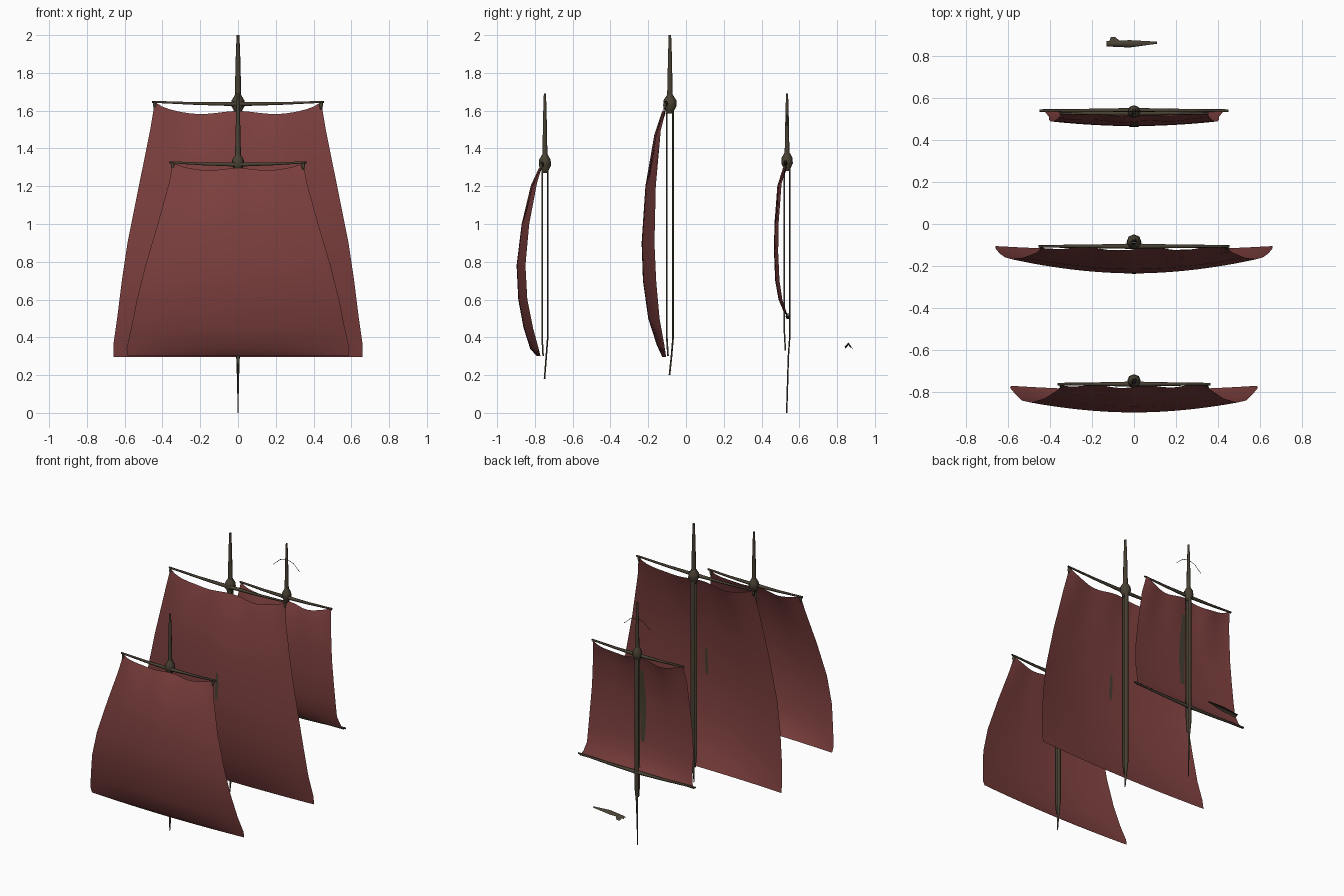
import bpy, math

cube = bpy.data.objects.get("Cube")
if cube:
    bpy.data.objects.remove(cube)


def material(name, colour):
    m = bpy.data.materials.new(name)
    m.use_nodes = True
    m.diffuse_color = colour
    m.node_tree.nodes["Principled BSDF"].inputs["Base Color"].default_value = colour
    return m


CLOTH = material("dark red cloth", (0.2, 0.05, 0.048, 1))
WOOD = material("dark brown wood", (0.065, 0.052, 0.033, 1))


def sheet(name, rows, mat, closed=False):
    """Skin a list of equally long point rows."""
    n = len(rows[0])
    verts = [p for row in rows for p in row]
    last = n if closed else n - 1
    faces = [(r * n + c, (r + 1) * n + c, (r + 1) * n + (c + 1) % n, r * n + (c + 1) % n)
             for r in range(len(rows) - 1) for c in range(last)]
    me = bpy.data.meshes.new(name)
    me.from_pydata(verts, [], faces)
    me.materials.append(mat)
    ob = bpy.data.objects.new(name, me)
    bpy.context.collection.objects.link(ob)
    for p in me.polygons:
        p.use_smooth = True
    return ob


# Sails: each row is height, half width, middle y, edge y
def sail(name, rows, lift, ripple):
    grid = []
    for i, (z, hw, ym, ye) in enumerate(rows):
        near_top = max(0, 1 - i / 2)
        line = []
        for k in range(25):
            u = k / 12 - 1
            y = ye + (ym - ye) * (1 - abs(u) ** 1.9)
            y += ripple * near_top * math.sin(u * 9)
            dz = lift * near_top * abs(u) ** 8 + ripple * near_top * math.cos(u * 7)
            line.append((u * hw, y, z + dz))
        grid.append(line)
    return sheet(name, grid, CLOTH)


fore = [(1.29, .345, -.775, -.765), (1.2, .365, -.82, -.79), (1.0, .425, -.87, -.83),
        (.78, .49, -.897, -.85), (.6, .535, -.888, -.84), (.45, .565, -.86, -.81),
        (.34, .59, -.825, -.78), (.3, .585, -.79, -.77)]
main = [(1.59, .44, -.12, -.11), (1.47, .465, -.165, -.135), (1.2, .525, -.215, -.16),
        (.9, .585, -.235, -.167), (.7, .615, -.228, -.158), (.5, .64, -.2, -.14),
        (.36, .66, -.155, -.115), (.295, .66, -.125, -.105)]
mizzen = [(1.29, .345, .52, .53), (1.2, .36, .487, .505), (1.0, .38, .468, .49),
          (.85, .395, .466, .488), (.7, .405, .472, .495), (.6, .405, .49, .51),
          (.54, .42, .515, .53), (.51, .44, .535, .54)]
sail("fore_sail", fore, .03, .006)
sail("main_sail", main, .05, .008)
sail("mizzen_sail", mizzen, .04, .008)


# Narrow wooden sliver showing through the belly of a sail
def sliver(name, rows, first, last, width):
    span = rows[first:last + 1]
    for side, off in (("front", -.004), ("back", .004)):
        pts = []
        for i, (z, hw, ym, ye) in enumerate(span):
            w = width * (.35 + .65 * math.sin(math.pi * (i + .5) / len(span)))
            pts.append([(-w, ym + off, z), (w, ym + off, z)])
        sheet(name + "_" + side, pts, WOOD)


sliver("mizzen_sliver", mizzen, 1, 4, .024)
sliver("main_sliver", [(1.08, 0, -.225, 0), (.98, 0, -.23, 0), (.9, 0, -.235, 0)], 0, 2, .012)


# Masts: open front and back shells, with a tapered topmast
def shell(name, y, r, facing, stations):
    rows = []
    for z, s in stations:
        row = []
        for k in range(5):
            a = math.radians(-55 + k * 27.5)
            row.append((r * s * math.sin(a), y + facing * r * (math.cos(a) - 1 + s), z))
        rows.append(row)
    sheet(name, rows, WOOD)


def tube(name, stations, sides=6):
    """Tube along a path of (centre, radius), laid along x or z."""
    a, b = stations[0][0], stations[-1][0]
    along_x = abs(b[0] - a[0]) > abs(b[2] - a[2])
    rows = []
    for (x, y, z), r in stations:
        ring = []
        for k in range(sides):
            t = math.tau * k / sides
            c, s = r * math.cos(t), r * math.sin(t)
            ring.append((x, y + c, z + s) if along_x else (x + c, y + s, z))
        rows.append(ring)
    return sheet(name, rows, WOOD, closed=True)


def mast(name, y, r, cross, top, front_foot, back_foot):
    shell(name + "_front", y, r, -1, [(cross, 1), (front_foot + .1, 1), (front_foot, .7)])
    shell(name + "_back", y, r, 1, [(cross, 1), (.4, 1), (.3, .6), (back_foot, .1)])
    tube(name + "_top", [((0, y, cross - .03), r * .95), ((0, y, cross + .06), r * .8),
                         ((0, y, top - .1), r * .55), ((0, y, top), r * .35)])
    tube(name + "_collar", [((0, y, cross - .05), r * .6), ((0, y, cross - .01), r * 1.7),
                            ((0, y, cross + .02), r * 1.6), ((0, y, cross + .05), r * .7)], 8)


mast("fore_mast", -.747, .019, 1.32, 1.69, .3, .18)
mast("main_mast", -.085, .021, 1.635, 2.0, .3, .2)
mast("mizzen_mast", .535, .018, 1.33, 1.69, .33, 0)


# Yards: slim spars thickening toward the mast, tips slightly raised
def yard(name, y, z, half):
    tube(name, [((u * half, y, z + .012 * u * u), .014 - .008 * abs(u) ** .5)
                for u in (-1, -.5, -.12, 0, .12, .5, 1)])


yard("fore_yard", -.762, 1.315, .365)
yard("main_yard", -.106, 1.635, .455)
yard("mizzen_yard", .527, 1.32, .355)
yard("mizzen_lower_yard", .54, .51, .45)

# Small lugs where the sail corners tie to the yards
for label, y, z, x in (("fore", -.768, 1.31, .345), ("main", -.112, 1.63, .44)):
    for side, s in (("left", 1), ("right", -1)):
        tube(f"{label}_{side}_lug", [((s * x, y, z - .025), .004), ((s * x, y, z), .011),
                                     ((s * (x + .005), y, z + .018), .004)])

# Thin bowed crosstree on the mizzen topmast
tube("mizzen_crosstree", [((u * .1, .535, 1.58 - .06 * u * u), .002)
                          for u in (-1, -.5, 0, .5, 1)], 4)

# Loose boom fragment at the stern: a folded spindle with a small fin
sheet("stern_boom", [[(-.13, .845, .34), (-.13, .86, .36), (-.13, .87, .345)],
                     [(-.02, .84, .35), (-.02, .86, .373), (-.02, .875, .35)],
                     [(.11, .858, .36), (.11, .863, .366), (.11, .868, .36)]], WOOD)
sheet("stern_boom_fin", [[(-.12, .865, .35), (-.06, .865, .355)],
                         [(-.11, .89, .335), (-.09, .89, .335)]], WOOD)
